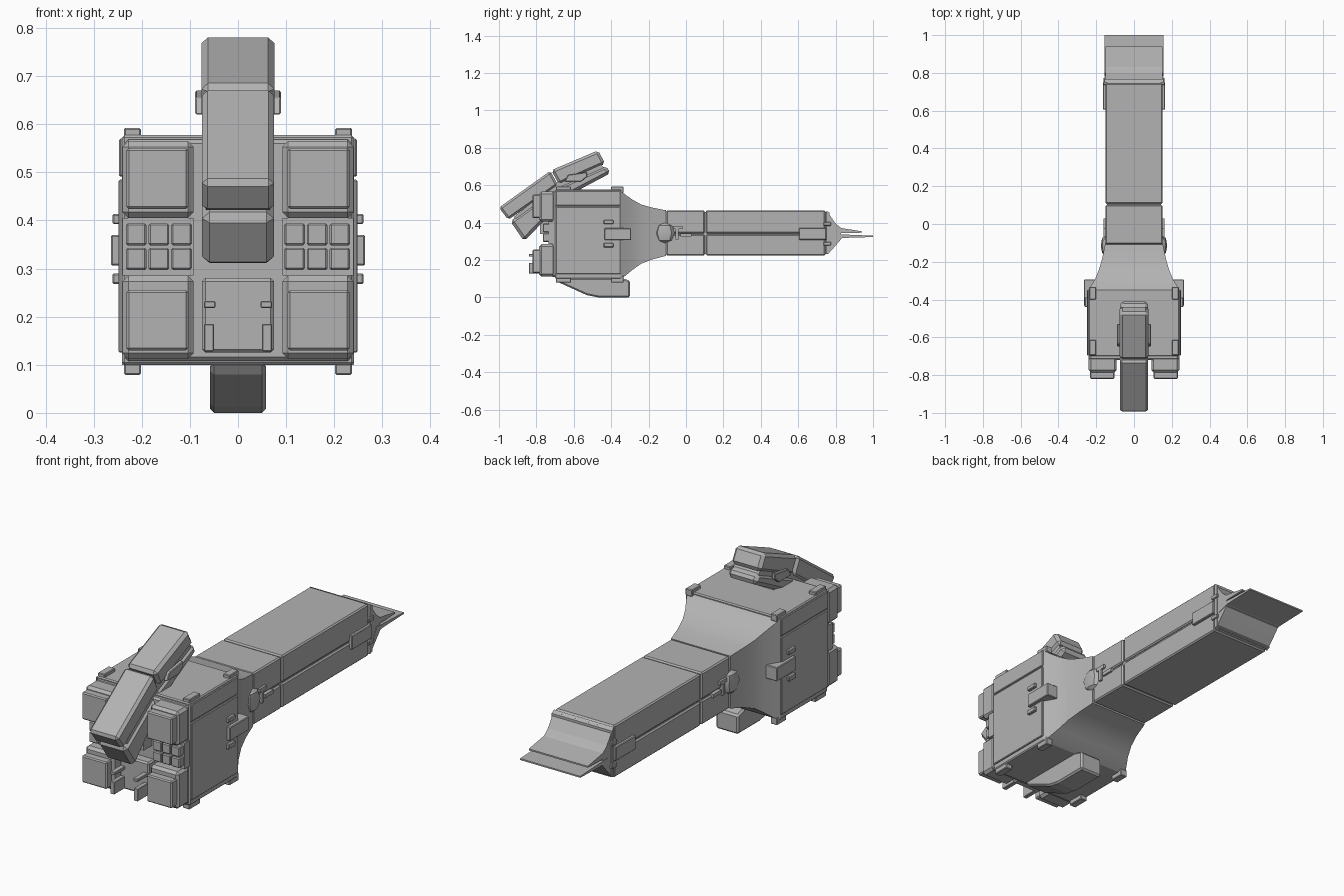
import bpy, bmesh, math
from mathutils import Vector

grey = bpy.data.materials.new("hull_grey")
grey.diffuse_color = (0.45, 0.45, 0.45, 1)


def finish(name, bm, bevel=0.0, smooth=False):
    bmesh.ops.recalc_face_normals(bm, faces=bm.faces[:])
    me = bpy.data.meshes.new(name)
    bm.to_mesh(me)
    bm.free()
    ob = bpy.data.objects.new(name, me)
    bpy.context.collection.objects.link(ob)
    me.materials.append(grey)
    if bevel:
        m = ob.modifiers.new("bevel", 'BEVEL')
        m.width, m.segments, m.limit_method = bevel, 1, 'ANGLE'
    if smooth:
        bpy.ops.object.select_all(action='DESELECT')
        ob.select_set(True)
        bpy.context.view_layer.objects.active = ob
        bpy.ops.object.shade_smooth_by_angle(angle=math.radians(35))
    return ob


def box(name, x, y, z, bevel=0.0):
    """Box from (min, max) ranges."""
    bm = bmesh.new()
    bmesh.ops.create_cube(bm, size=1)
    for v in bm.verts:
        v.co = Vector([(a + b) / 2 + c * (b - a) for (a, b), c in zip((x, y, z), v.co)])
    return finish(name, bm, bevel)


def pair(name, x, y, z, bevel=0.0):
    """The same box on the right and the left."""
    box(name + "_right", x, y, z, bevel)
    box(name + "_left", (-x[1], -x[0]), y, z, bevel)


def loft(name, sections, bevel=0.0, smooth=False):
    """Rectangular sections (y, half width, z low, z high) joined along y."""
    bm = bmesh.new()
    rings = [[bm.verts.new((x, y, z)) for x, z in ((-w, a), (w, a), (w, b), (-w, b))]
             for y, w, a, b in sections]
    for r, s in zip(rings, rings[1:]):
        for i in range(4):
            j = (i + 1) % 4
            bm.faces.new((r[i], r[j], s[j], s[i]))
    bm.faces.new(rings[0])
    bm.faces.new(rings[-1])
    return finish(name, bm, bevel, smooth)


def extrude_x(name, profile, half, bevel=0.0):
    """A (y, z) profile extruded across x."""
    bm = bmesh.new()
    sides = [[bm.verts.new((x, y, z)) for y, z in profile] for x in (-half, half)]
    bm.faces.new(sides[0])
    bm.faces.new(sides[1])
    n = len(profile)
    for i in range(n):
        j = (i + 1) % n
        bm.faces.new((sides[0][i], sides[0][j], sides[1][j], sides[1][i]))
    return finish(name, bm, bevel)


# Main block, front rim and side plates
box("body", (-0.241, 0.241), (-0.70, -0.345), (0.10, 0.577), 0.005)
box("front_rim", (-0.236, 0.236), (-0.72, -0.69), (0.108, 0.568), 0.008)
pair("side_plate", (0.235, 0.248), (-0.695, -0.35), (0.125, 0.485), 0.003)
pair("upper_side_strip", (0.235, 0.247), (-0.695, -0.35), (0.491, 0.57), 0.003)

# Flared neck behind the block
loft("neck", [(-0.35, 0.241, 0.10, 0.572), (-0.325, 0.226, 0.115, 0.55),
              (-0.285, 0.203, 0.148, 0.522), (-0.24, 0.185, 0.18, 0.497),
              (-0.18, 0.168, 0.203, 0.48), (-0.108, 0.153, 0.222, 0.466)], smooth=True)

# Tail split by a thin side seam and a cross joint
box("tail_core", (-0.143, 0.143), (-0.12, 0.76), (0.232, 0.457))
for label, y in (("front", (-0.106, 0.100)), ("rear", (0.107, 0.745))):
    box("tail_upper_" + label, (-0.152, 0.152), y, (0.343, 0.466), 0.006)
    box("tail_lower_" + label, (-0.152, 0.152), y, (0.224, 0.336), 0.006)

# Rear collar, tapered end and two thin vanes
loft("rear_collar", [(0.75, 0.155, 0.23, 0.463), (0.768, 0.155, 0.238, 0.452)])
loft("rear_taper", [(0.765, 0.152, 0.238, 0.445), (0.80, 0.152, 0.277, 0.395),
                    (0.83, 0.152, 0.312, 0.37)])
extrude_x("upper_vane", [(0.78, 0.405), (0.83, 0.371), (0.94, 0.353), (0.94, 0.346), (0.80, 0.343)], 0.152)
extrude_x("lower_vane", [(0.78, 0.30), (0.84, 0.318), (1.0, 0.323), (1.0, 0.330), (0.80, 0.338)], 0.155)

# Tail side clamps
pair("tail_clamp", (0.145, 0.165), (0.605, 0.75), (0.308, 0.372), 0.003)
for i, z in enumerate(((0.277, 0.297), (0.383, 0.403))):
    pair("tail_tab_%d" % i, (0.145, 0.161), (0.735, 0.775), z, 0.003)

# Body side clamps and corner lugs
pair("side_clamp", (0.20, 0.264), (-0.435, -0.293), (0.306, 0.37), 0.003)
for i, z in enumerate(((0.268, 0.29), (0.392, 0.413))):
    pair("side_tab_%d" % i, (0.235, 0.261), (-0.44, -0.388), z, 0.003)
for i, y in enumerate(((-0.695, -0.615), (-0.40, -0.333))):
    pair("top_lug_%d" % i, (0.202, 0.237), y, (0.56, 0.592), 0.003)
    pair("bottom_lug_%d" % i, (0.202, 0.237), y, (0.079, 0.115), 0.003)

# Faceted side knobs with small hooks
for s, label in ((1, "right"), (-1, "left")):
    bm = bmesh.new()
    bmesh.ops.create_uvsphere(bm, u_segments=8, v_segments=4, radius=1)
    for v in bm.verts:
        v.co = Vector((s * 0.152 + v.co.x * 0.024, -0.115 + v.co.y * 0.055, 0.345 + v.co.z * 0.056))
    finish("knob_" + label, bm, smooth=True)
for i, (y, z) in enumerate((((-0.07, -0.02), (0.365, 0.382)), ((-0.055, -0.04), (0.31, 0.375)),
                            ((-0.03, 0.03), (0.325, 0.342)))):
    pair("hook_%d" % i, (0.145, 0.162), y, z)

# Four stepped front pads
for label, z, step in (("lower", (0.112, 0.285), (0.13, 0.255)),
                       ("upper", (0.405, 0.565), (0.424, 0.55))):
    pair(label + "_pad", (0.092, 0.24), (-0.785, -0.70), z, 0.012)
    pair(label + "_pad_cap", (0.103, 0.232), (-0.82, -0.77), step, 0.005)

# Divided windows between the pads
pair("window_back", (0.092, 0.24), (-0.735, -0.70), (0.285, 0.405))
for col in range(3):
    for row in range(2):
        x, z = 0.096 + col * 0.047, 0.297 + row * 0.051
        pair("window_cell_%d_%d" % (col, row), (x, x + 0.043), (-0.765, -0.73), (z, z + 0.046), 0.004)

# Central lower panel with four catches
box("centre_panel", (-0.075, 0.075), (-0.765, -0.70), (0.125, 0.28), 0.007)
pair("lower_catch", (0.05, 0.071), (-0.84, -0.75), (0.128, 0.185), 0.002)
pair("upper_catch", (0.047, 0.071), (-0.84, -0.75), (0.218, 0.232), 0.002)

# Tilted arm: upper shell, dark gap core and lower shell
extrude_x("arm_upper_front", [(-1.0, 0.48), (-0.725, 0.677), (-0.685, 0.60), (-0.95, 0.415)], 0.075, 0.012)
extrude_x("arm_upper_rear", [(-0.72, 0.68), (-0.47, 0.786), (-0.432, 0.715), (-0.68, 0.604)], 0.076, 0.014)
extrude_x("arm_core", [(-0.92, 0.43), (-0.70, 0.61), (-0.46, 0.72), (-0.43, 0.68), (-0.65, 0.57), (-0.86, 0.38)], 0.066)
extrude_x("arm_lower", [(-0.94, 0.408), (-0.68, 0.594), (-0.43, 0.705), (-0.402, 0.665),
                        (-0.62, 0.55), (-0.74, 0.43), (-0.865, 0.30)], 0.075, 0.016)
extrude_x("arm_mount", [(-0.78, 0.34), (-0.78, 0.46), (-0.64, 0.60), (-0.56, 0.60), (-0.56, 0.34)], 0.06)
for s, label in ((1, "right"), (-1, "left")):
    ob = extrude_x("arm_block_" + label, [(-0.65, 0.62), (-0.63, 0.655), (-0.53, 0.67),
                                          (-0.53, 0.645), (-0.56, 0.62)], 0.009, 0.003)
    ob.location.x = s * 0.08

# Keel below the body
extrude_x("keel", [(-0.70, 0.105), (-0.68, 0.08), (-0.53, 0.012), (-0.47, 0.0), (-0.30, 0.0), (-0.30, 0.09), (-0.35, 0.105)],
          0.058, 0.008)
